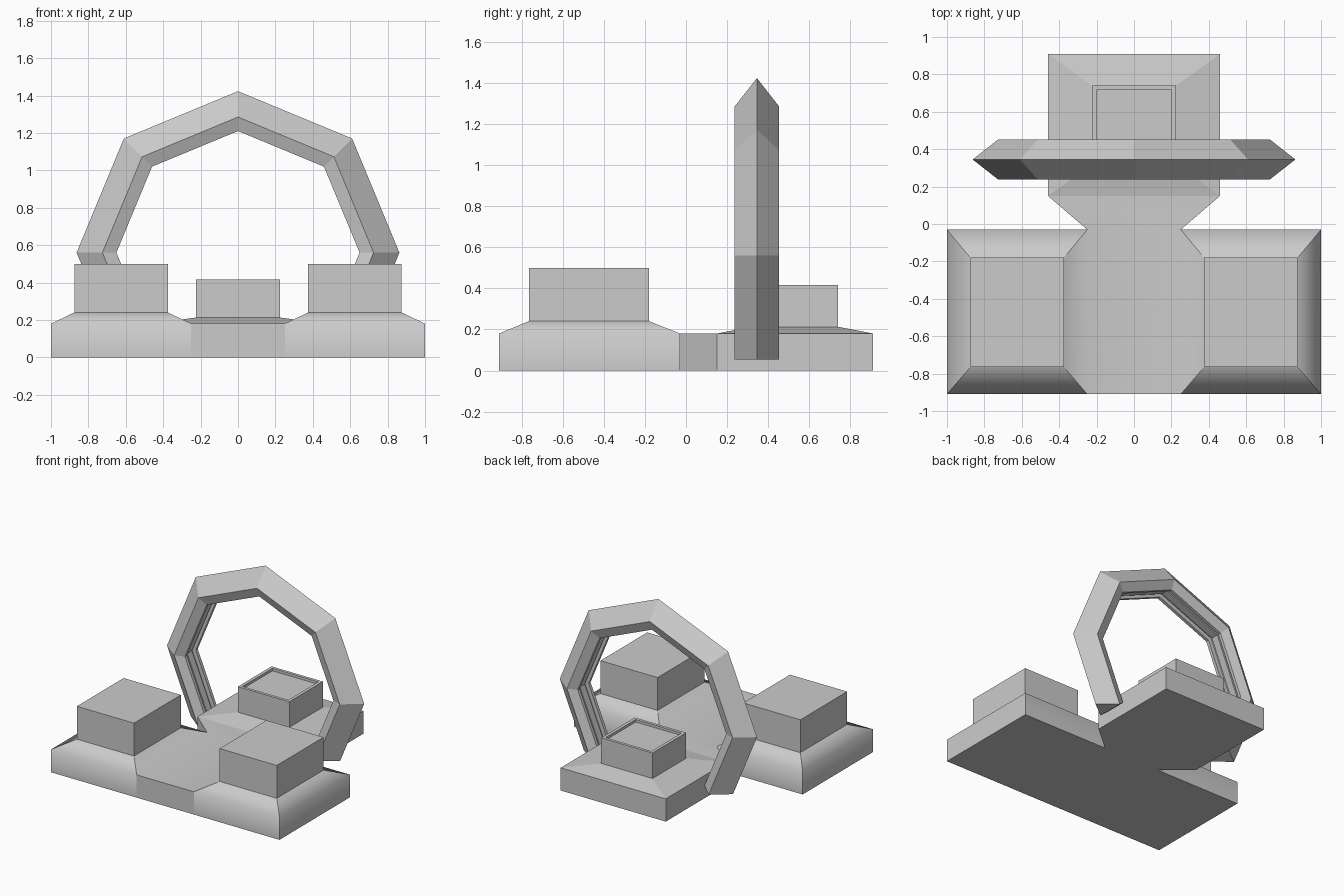
import bpy, bmesh
from math import sin, cos, radians

if "Cube" in bpy.data.objects:
    bpy.data.objects.remove(bpy.data.objects["Cube"])


def finish(bm, name):
    bmesh.ops.remove_doubles(bm, verts=bm.verts, dist=0.0005)
    bmesh.ops.recalc_face_normals(bm, faces=bm.faces)
    me = bpy.data.meshes.new(name)
    bm.to_mesh(me)
    bm.free()
    ob = bpy.data.objects.new(name, me)
    bpy.context.collection.objects.link(ob)
    return ob


def poly(bm, pts):
    return bm.faces.new([bm.verts.new(p) for p in pts])


def rect(x0, x1, y0, y1, z):
    return [(x0, y0, z), (x1, y0, z), (x1, y1, z), (x0, y1, z)]


def loft(bm, loops):
    """Skin a stack of loops and close the last one."""
    for a, b in zip(loops, loops[1:]):
        n = len(a)
        for i in range(n):
            j = (i + 1) % n
            poly(bm, [a[i], a[j], b[j], b[i]])
    poly(bm, loops[-1])


# Base: one slab outline carrying three sloped plinths with blocks on top
H = 0.18
half = [(0.25, -0.91), (1, -0.91), (1, -0.03), (0.25, -0.03), (0.46, 0.15), (0.46, 0.91)]
outline = half + [(-x, y) for x, y in reversed(half)]
bm = bmesh.new()
low = [(x, y, 0) for x, y in outline]
top = [(x, y, H) for x, y in outline]
poly(bm, low)
for i in range(len(low)):
    j = (i + 1) % len(low)
    poly(bm, [low[i], low[j], top[j], top[i]])
# Floor between the plinths
floor = [(0.25, -0.91), (0.25, -0.03), (0.46, 0.15)]
poly(bm, [(x, y, H) for x, y in floor + [(-x, y) for x, y in reversed(floor)]])
# Two large front blocks
for s in (-1, 1):
    loft(bm, [rect(s * 0.25, s * 1, -0.91, -0.03, H),
              rect(s * 0.375, s * 0.875, -0.765, -0.18, 0.24),
              rect(s * 0.375, s * 0.875, -0.765, -0.18, 0.5)])
# Rear block with a recessed top
loft(bm, [rect(-0.46, 0.46, 0.15, 0.91, H),
          rect(-0.225, 0.225, 0.32, 0.74, 0.213),
          rect(-0.225, 0.225, 0.32, 0.74, 0.415),
          rect(-0.2, 0.2, 0.343, 0.717, 0.415),
          rect(-0.2, 0.2, 0.343, 0.717, 0.395)])
base = finish(bm, "base_platform")

# Front plinth walls blend softly into their slopes, all else is crisp
me = base.data
for p in me.polygons:
    p.use_smooth = True
sharp = me.attributes.new("sharp_edge", 'BOOLEAN', 'EDGE')
for e in me.edges:
    a, b = (me.vertices[v].co for v in e.vertices)
    soft = (abs(a.z - H) < 1e-3 and abs(b.z - H) < 1e-3
            and max(a.y, b.y) < 0 and abs(a.x + b.x) > 1e-3)
    sharp.data[e.index].value = not soft

# Arch: grooved pointed section (radius, y offset) swept round an open octagon
side = [(0.725, 0.108), (0.65, 0.08), (0.65, 0.055), (0.685, 0.055), (0.685, 0.03), (0.665, 0.03)]
section = [(0.863, 0)] + side + [(r, -y) for r, y in reversed(side)]
CZ, CY, FOOT = 0.56, 0.345, 0.053


def station(k):
    a = radians(45 * k)
    pts = []
    for r, y in section:
        x, z = r * sin(a), CZ + r * cos(a)
        if z < FOOT:  # trim the feet level
            t = (CZ - FOOT) / (CZ - z)
            x0 = r if k > 0 else -r
            x, z = x0 + (x - x0) * t, FOOT
        pts.append((x, CY + y, z))
    return pts


bm = bmesh.new()
stations = [station(k) for k in range(-3, 4)]
poly(bm, stations[0])
loft(bm, stations)
finish(bm, "octagonal_arch")
